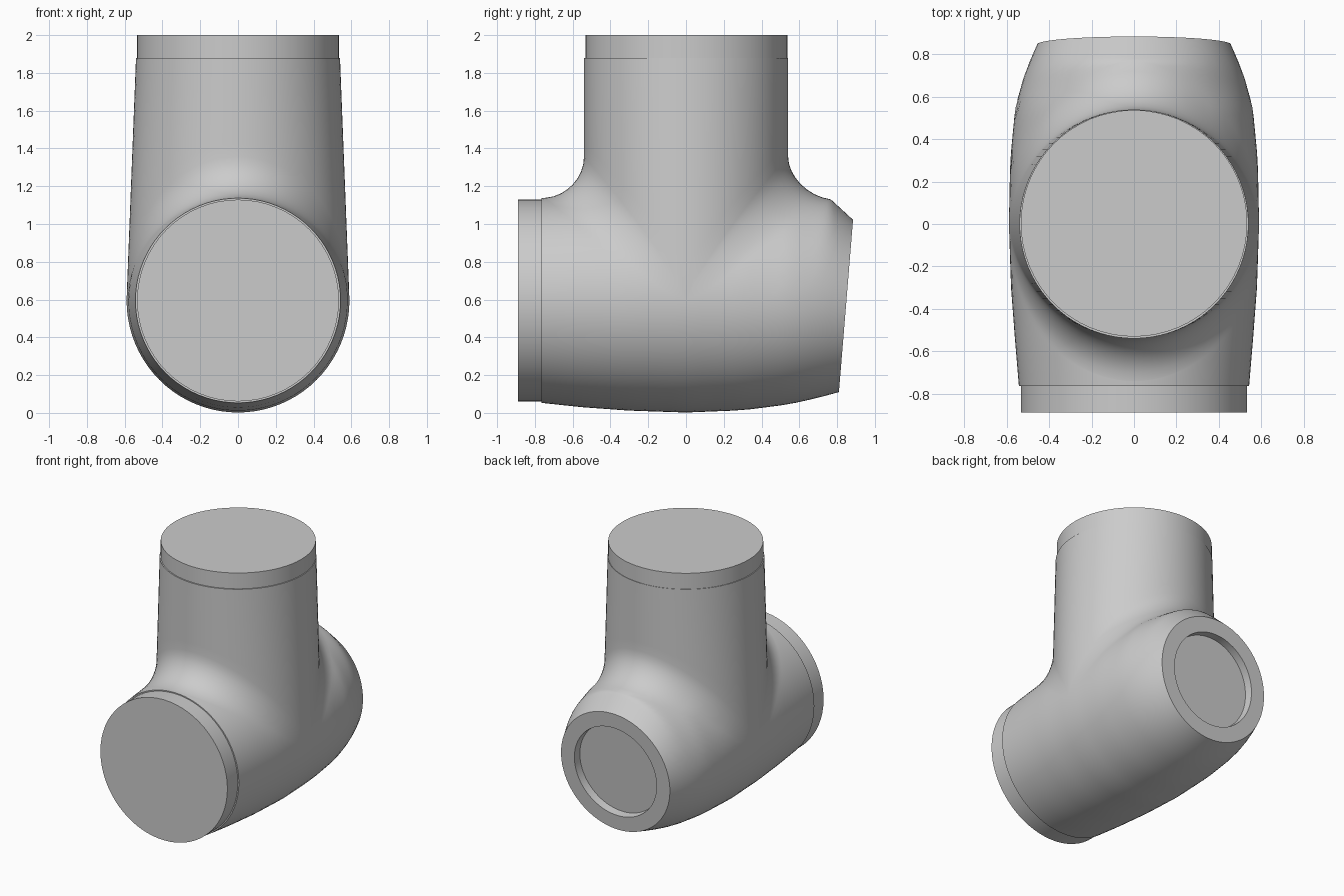
import bpy, bmesh, math
from mathutils import Vector

if "Cube" in bpy.data.objects:
    bpy.data.objects.remove(bpy.data.objects["Cube"])

N = 40          # columns per half turn
R = 0.54        # neck radius
END_F, END_B = -0.765, 0.847

grey = bpy.data.materials.new("light grey")
grey.diffuse_color = (0.6, 0.6, 0.6, 1)
grey.use_nodes = True
grey.node_tree.nodes["Principled BSDF"].inputs["Base Color"].default_value = grey.diffuse_color

# Body sections: y, half width, top, bottom, widest height
SECTIONS = [
    (-0.765, 0.543, 1.137, 0.053, 0.595),
    (-0.55, 0.561, 1.156, 0.030, 0.595),
    (-0.30, 0.580, 1.175, 0.012, 0.595),
    (0.00, 0.590, 1.185, 0.002, 0.595),
    (0.30, 0.584, 1.180, 0.014, 0.593),
    (0.55, 0.560, 1.162, 0.045, 0.587),
    (0.70, 0.518, 1.140, 0.076, 0.578),
    (0.74, 0.503, 1.130, 0.085, 0.575),
    (0.847, 0.457, 1.022, 0.110, 0.566),
]


def section(y):
    for a, b in zip(SECTIONS, SECTIONS[1:]):
        if y <= b[0] or b is SECTIONS[-1]:
            t = (y - a[0]) / (b[0] - a[0])
            return [p + (q - p) * t for p, q in zip(a[1:], b[1:])]


def body_point(th, y):
    """Point on the lying barrel; the back end leans into its sloped face."""
    w, top, bottom, mid = section(y)
    c = math.cos(th)
    z = mid + c * ((top - mid) if c > 0 else (mid - bottom))
    lean = 0.082 * (z - 0.566) * (max(y, 0) / END_B) ** 4
    return Vector((w * math.sin(th), y + lean, z))


def neck_point(th, side, z):
    a = R + 0.05 * min(1, max(0, (1.88 - z) / 1.28))
    return Vector((a * math.sin(th), side * R * math.cos(th), z))


def column(th, side):
    """Line down the neck, round the fillet and out along the barrel."""
    c = max(0.0, math.cos(th))
    d = 0.2 * math.sqrt(c) if c > 1e-6 else 0.0
    yc = side * R * c
    h = body_point(th, yc)
    corner = Vector((h.x, yc, h.z))
    z0 = h.z + d
    pts = [neck_point(th, side, 1.88 + (z0 - 1.88) * i / 8) for i in range(9)]
    p0, p3 = pts[-1], body_point(th, yc + side * d)
    p1, p2 = p0.lerp(corner, 0.55), p3.lerp(corner, 0.55)
    for i in range(1, 9):
        t = i / 8
        u = 1 - t
        pts.append(p0 * u**3 + p1 * 3 * u * u * t + p2 * 3 * u * t * t + p3 * t**3)
    end = END_F if side < 0 else END_B
    ys = yc + side * d
    pts += [body_point(th, ys + (end - ys) * i / 10) for i in range(1, 11)]
    return pts


def add_patch(bm, cols):
    grid = [[bm.verts.new(p) for p in col] for col in cols]
    for a, b in zip(grid, grid[1:]):
        for i in range(len(a) - 1):
            bm.faces.new((a[i], a[i + 1], b[i + 1], b[i]))


def finish(ob):
    ob.data.materials.append(grey)
    bpy.ops.object.select_all(action='DESELECT')
    ob.select_set(True)
    bpy.context.view_layer.objects.active = ob
    bpy.ops.object.shade_smooth_by_angle(angle=math.radians(30))


# Main housing: barrel with blended neck
bm = bmesh.new()
half = [-math.pi / 2 + math.pi * i / N for i in range(N + 1)]
for side in (-1, 1):
    add_patch(bm, [column(th, side) for th in half])
stations = [END_F * (1 - i / 10) for i in range(10)] + [END_B * i / 10 for i in range(11)]
add_patch(bm, [[body_point(th + math.pi, y) for y in stations] for th in half])
bmesh.ops.remove_doubles(bm, verts=bm.verts[:], dist=0.0005)
bmesh.ops.holes_fill(bm, edges=[e for e in bm.edges if e.is_boundary], sides=0)
bmesh.ops.recalc_face_normals(bm, faces=bm.faces[:])

# Round recess in the sloped back face
back = max((f for f in bm.faces if len(f.verts) > 16),
           key=lambda f: f.calc_center_median().y)
bmesh.ops.inset_region(bm, faces=[back], thickness=0.112, use_even_offset=True)
bmesh.ops.inset_region(bm, faces=[back], thickness=0.004, depth=-0.06,
                       use_even_offset=True)
mesh = bpy.data.meshes.new("housing")
bm.to_mesh(mesh)
bm.free()
housing = bpy.data.objects.new("housing", mesh)
bpy.context.collection.objects.link(housing)
finish(housing)


# Slightly narrower end collars
def collar(name, loc, rot):
    bpy.ops.mesh.primitive_cylinder_add(vertices=64, radius=0.534, depth=0.16,
                                        location=loc, rotation=rot)
    ob = bpy.context.object
    ob.name = name
    finish(ob)


collar("top_collar", (0, 0.003, 1.92), (0, 0, 0))
collar("front_collar", (0, -0.81, 0.595), (math.pi / 2, 0, 0))
